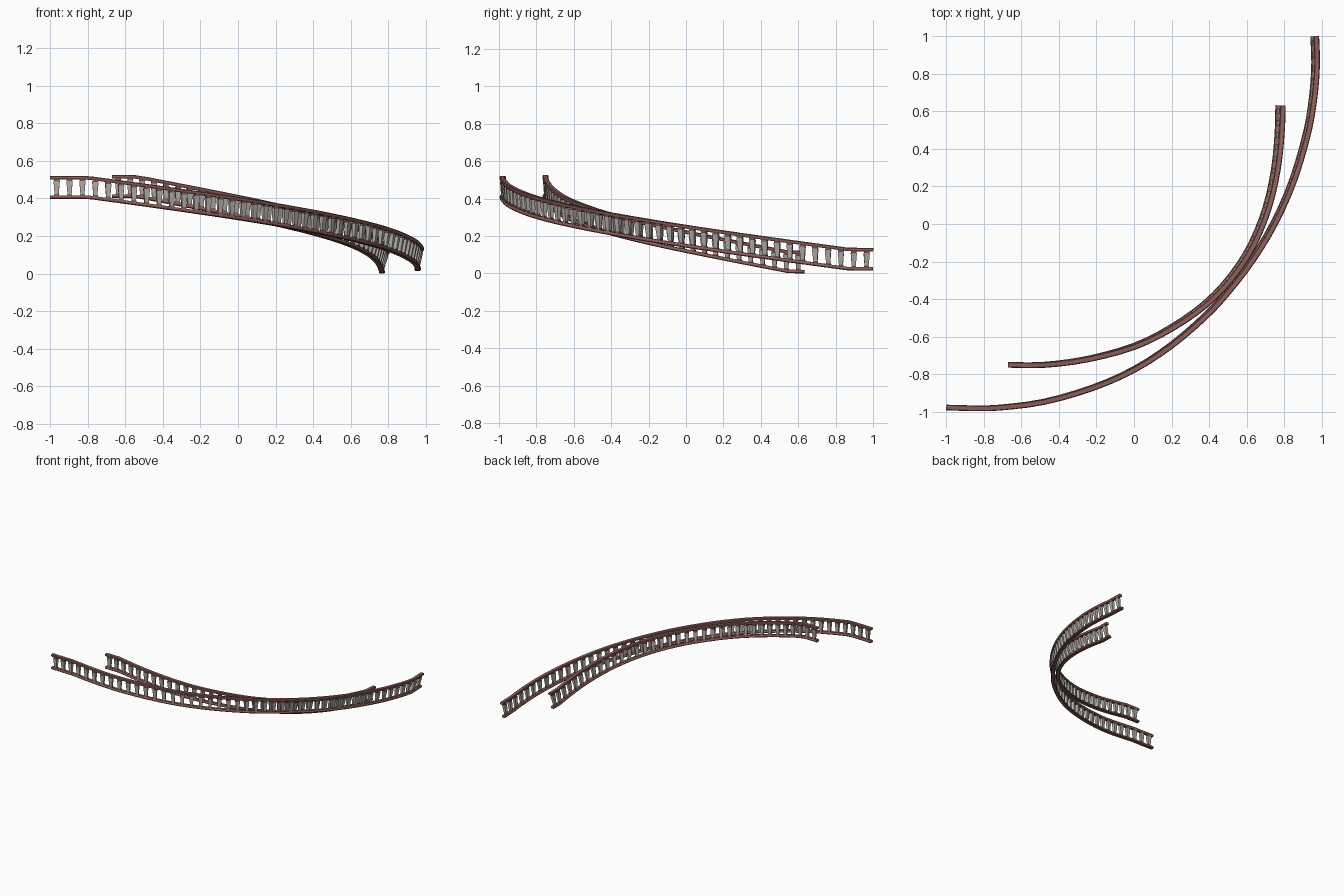
import bpy, bmesh, math
from mathutils import Vector

if "Cube" in bpy.data.objects:
    bpy.data.objects.remove(bpy.data.objects["Cube"])


def material(name, rgb):
    m = bpy.data.materials.new(name)
    m.diffuse_color = (*rgb, 1)
    m.use_nodes = True
    m.node_tree.nodes["Principled BSDF"].inputs["Base Color"].default_value = m.diffuse_color
    return m


WOOD = material("red_wood", (0.26, 0.115, 0.10))
STONE = material("grey_stone", (0.46, 0.44, 0.40))


def spline(pts, n=3):
    pts = [Vector(p) for p in pts]
    out = []
    for i in range(len(pts) - 1):
        a, b, c, d = pts[max(i - 1, 0)], pts[i], pts[i + 1], pts[min(i + 2, len(pts) - 1)]
        for k in range(n):
            t = k / n
            out.append(0.5 * (2 * b + (c - a) * t + (2 * a - 5 * b + 4 * c - d) * t * t
                              + (3 * b - a - 3 * c + d) * t ** 3))
    return out + [pts[-1]]


class Path:
    """Plan curve with a falling height and a lean growing to the lower end."""

    def __init__(self, pts, z0, z1, flat0, flat1, lean):
        self.p = spline(pts)
        self.s = [0]
        for a, b in zip(self.p, self.p[1:]):
            self.s.append(self.s[-1] + (b - a).length)
        self.len = self.s[-1]
        self.z0, self.z1, self.f0, self.f1, self.lean = z0, z1, flat0, flat1, lean

    def xy(self, s):
        s = min(max(s, 0), self.len)
        i = max(k for k in range(len(self.s) - 1) if self.s[k] <= s)
        t = (s - self.s[i]) / (self.s[i + 1] - self.s[i])
        return self.p[i].lerp(self.p[i + 1], t)

    def frame(self, s, h):
        # point at height h above the base line, tangent and inward normal
        d = self.xy(s + 0.03) - self.xy(s - 0.03)
        d.normalize()
        n = Vector((-d.y, d.x))
        t = (s - self.f0) / (self.len - self.f0 - self.f1)
        z = self.z0 + (self.z1 - self.z0) * min(max(t, 0), 1)
        q = self.xy(s) + n * self.lean * (s / self.len) * (0.5 - h / 0.12)
        return Vector((q.x, q.y, z + h)), d.to_3d(), n.to_3d()


def finish(bm, name, mat):
    bmesh.ops.recalc_face_normals(bm, faces=bm.faces)
    me = bpy.data.meshes.new(name)
    bm.to_mesh(me)
    bm.free()
    me.materials.append(mat)
    bpy.context.collection.objects.link(bpy.data.objects.new(name, me))


def loft(bm, rings):
    vs = [[bm.verts.new(v) for v in r] for r in rings]
    n = len(vs[0])
    for a, b in zip(vs, vs[1:]):
        for i in range(n):
            bm.faces.new((a[i], a[(i + 1) % n], b[(i + 1) % n], b[i]))
    bm.faces.new(vs[0][::-1])
    bm.faces.new(vs[-1])


def rail(path, h, name, up):
    # moulded section: wide lip on the outside face, narrower toward the balusters
    prof = [(-.011, -.009), (.011, -.009), (.015, -.002), (.015, .006),
            (.011, .010), (-.011, .010), (-.015, .006), (-.015, -.002)]
    rings = []
    for s in path.s:
        c, d, n = path.frame(s, h)
        rings.append([c + n * u + Vector((0, 0, v * up)) for u, v in prof])
    bm = bmesh.new()
    loft(bm, rings)
    finish(bm, name, WOOD)


def balusters(path, count, name):
    # tapered stone shafts with small wooden feet and caps
    stone, wood = bmesh.new(), bmesh.new()
    parts = [(stone, [(.026, .011), (.094, .0165)]),
             (wood, [(.016, .013), (.022, .013), (.026, .010)]),
             (wood, [(.094, .013), (.098, .015), (.104, .015)])]
    for i in range(count):
        s = (i + 0.5) * path.len / count
        for bm, secs in parts:
            rings = []
            for h, r in secs:
                c, d, n = path.frame(s, h)
                rings.append([c + d * r * a + n * r * .75 * b
                              for a, b in ((-1, -1), (1, -1), (1, 1), (-1, 1))])
            loft(bm, rings)
    finish(stone, name + "_balusters", STONE)
    finish(wood, name + "_baluster_caps", WOOD)


outer = Path([(-1, -.977), (-.86, -.981), (-.72, -.978), (-.48, -.947), (-.22, -.872),
              (0, -.775), (.2, -.645), (.38, -.49), (.5, -.36), (.63, -.19), (.75, .01),
              (.85, .24), (.925, .5), (.957, .7), (.967, .86), (.962, 1)],
             .398, .015, .2, .13, .02)
inner = Path([(-.67, -.75), (-.48, -.75), (-.25, -.72), (0, -.652), (.2, -.553),
              (.38, -.427), (.52, -.28), (.63, -.11), (.71, .09), (.755, .29),
              (.775, .48), (.78, .632)],
             .403, 0, .13, .08, .03)

for path, name, count in ((outer, "outer", 46), (inner, "inner", 36)):
    rail(path, .010, name + "_bottom_rail", -1)
    rail(path, .112, name + "_handrail", 1)
    balusters(path, count, name)
